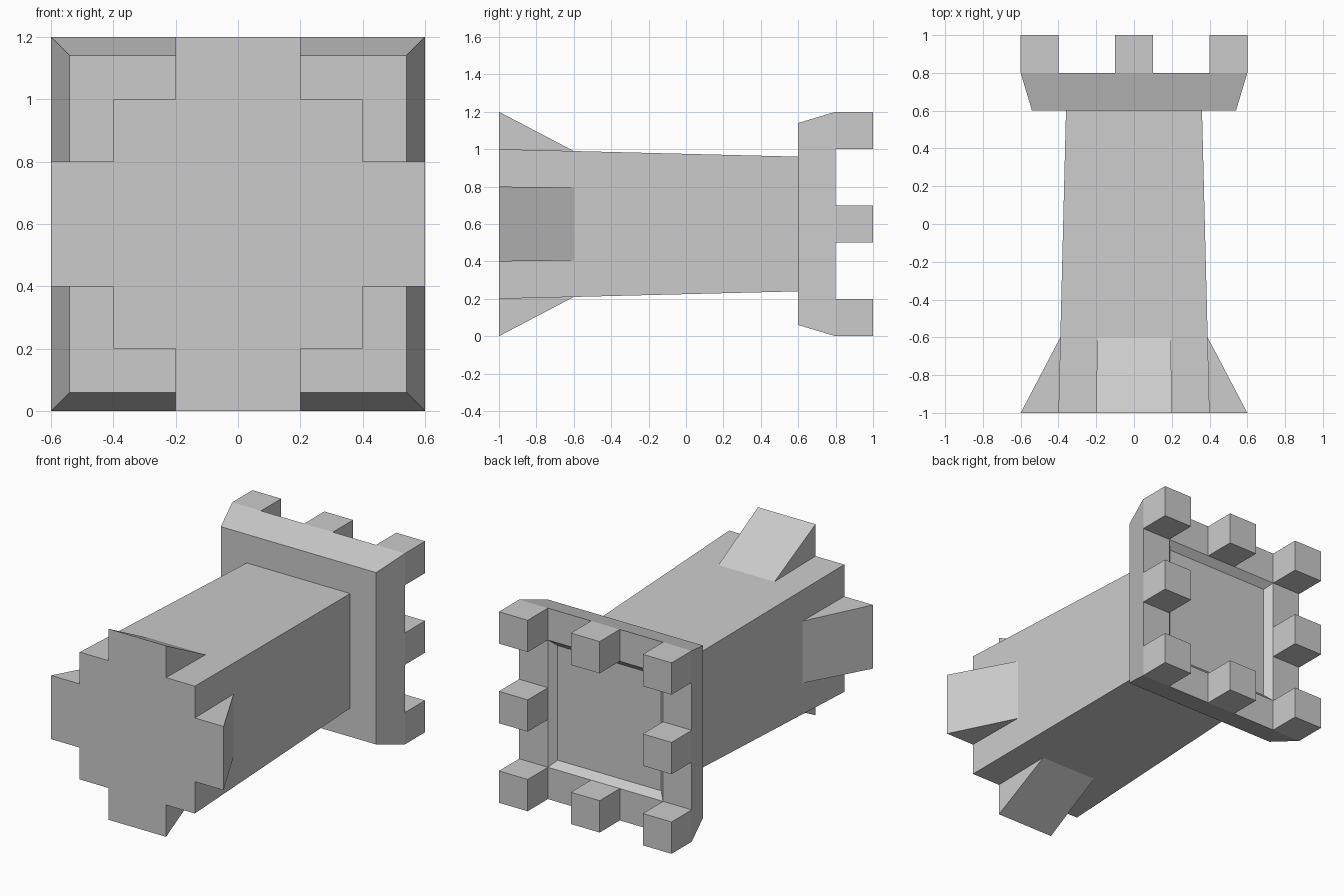
import bpy, bmesh
from math import pi
from mathutils import Matrix

if "Cube" in bpy.data.objects:
    bpy.data.objects.remove(bpy.data.objects["Cube"])

CZ = 0.6  # height of the tower axis, which runs along y


def finish(bm, name):
    bmesh.ops.recalc_face_normals(bm, faces=bm.faces)
    me = bpy.data.meshes.new(name)
    bm.to_mesh(me)
    bm.free()
    ob = bpy.data.objects.new(name, me)
    ob.location.z = CZ
    bpy.context.collection.objects.link(ob)
    return ob


def square_loft(name, sections):
    """Skin square sections (y, half width) along y and cap both ends."""
    bm = bmesh.new()
    rings = [[bm.verts.new((sx * h, y, sz * h))
              for sx, sz in ((-1, -1), (1, -1), (1, 1), (-1, 1))]
             for y, h in sections]
    for a, b in zip(rings, rings[1:]):
        for i in range(4):
            j = (i + 1) % 4
            bm.faces.new((a[i], a[j], b[j], b[i]))
    bm.faces.new(rings[0])
    bm.faces.new(rings[-1])
    return finish(bm, name)


# tapered shaft
square_loft("tower_shaft", [(-1, 0.4), (0.6, 0.36)])

# flared battlement platform with a shallow recess
square_loft("battlement_platform",
            [(0.6, 0.54), (0.8, 0.6), (0.8, 0.4), (0.76, 0.36)])

# four wedge buttresses at the base
for k, side in enumerate(("top", "right", "bottom", "left")):
    bm = bmesh.new()
    l, r = [[bm.verts.new((s * w, y, z)) for w, y, z in
             ((0.2, -1, 0.4), (0.2, -1, 0.6), (0.195, -0.6, 0.39))]
            for s in (-1, 1)]
    bm.faces.new(l)
    bm.faces.new(r)
    for i in range(3):
        j = (i + 1) % 3
        bm.faces.new((l[i], l[j], r[j], r[i]))
    bm.transform(Matrix.Rotation(k * pi / 2, 4, 'Y'))
    finish(bm, "buttress_" + side)

# eight merlons around the rim
for x in (-0.5, 0, 0.5):
    for z in (-0.5, 0, 0.5):
        if x or z:
            bm = bmesh.new()
            bmesh.ops.create_cube(bm, size=0.2,
                                  matrix=Matrix.Translation((x, 0.9, z)))
            finish(bm, "merlon")
